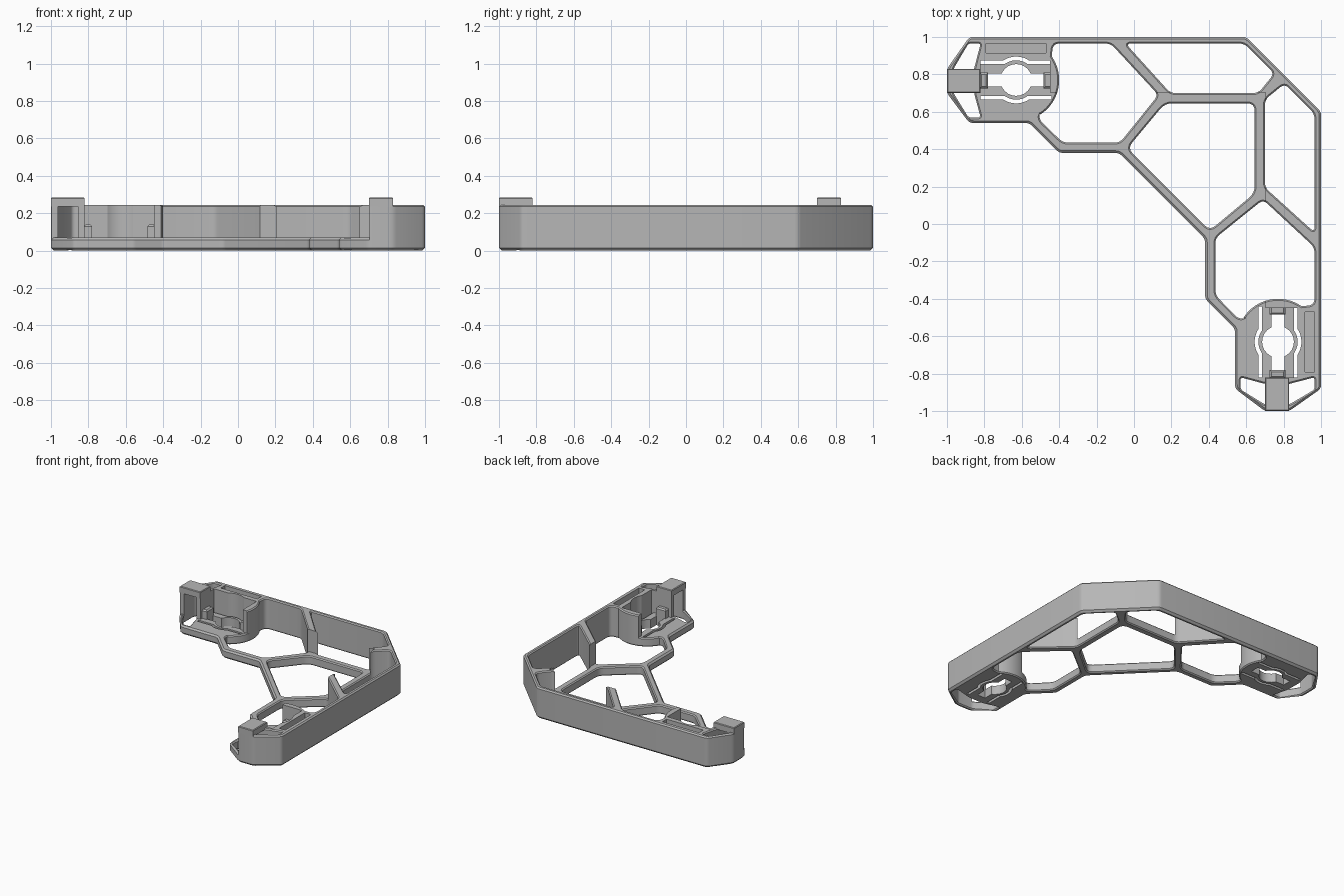
import bpy, bmesh, math
from mathutils import Vector

if "Cube" in bpy.data.objects:
    bpy.data.objects.remove(bpy.data.objects["Cube"])

grey = bpy.data.materials.new("grey plastic")
grey.diffuse_color = (0.47, 0.47, 0.47, 1)
grey.use_nodes = True
grey.node_tree.nodes["Principled BSDF"].inputs["Base Color"].default_value = grey.diffuse_color


def swap(pts):
    """Mirror across the diagonal x = y."""
    return [(y, x) for x, y in pts]


def both(shapes):
    return shapes + [swap(s) for s in shapes]


def arc(cx, cy, r, a0, a1, n=12):
    return [(cx + r * math.cos(math.radians(a0 + (a1 - a0) * i / n)),
             cy + r * math.sin(math.radians(a0 + (a1 - a0) * i / n))) for i in range(n + 1)]


def rect(x0, x1, y0, y1):
    return [(x0, y0), (x1, y0), (x1, y1), (x0, y1)]


def fillet(pts, r, seg=4):
    """Round the corners of a polygon; shallow or tightly spaced corners stay as they are."""
    out = []
    for i, p in enumerate(pts):
        p, a, b = Vector(p), Vector(pts[i - 1]), Vector(pts[(i + 1) % len(pts)])
        u, v = a - p, b - p
        if min(u.length, v.length) < 0.06 or u.angle(v) > math.radians(165):
            out.append(tuple(p))
            continue
        d = min(r, 0.4 * u.length, 0.4 * v.length)
        s, e = p + u.normalized() * d, p + v.normalized() * d
        for k in range(seg + 1):
            t = k / seg
            out.append(tuple(s * (1 - t) ** 2 + p * 2 * t * (1 - t) + e * t * t))
    return out


def grow(pts, d):
    """Offset a counter-clockwise polygon outwards by d with mitred corners."""
    out = []
    for i, p in enumerate(pts):
        p, a, b = Vector(p), Vector(pts[i - 1]), Vector(pts[(i + 1) % len(pts)])
        e, f = (p - a).normalized(), (b - p).normalized()
        n, m = Vector((e.y, -e.x)), Vector((f.y, -f.x))
        out.append(tuple(p + (n + m) * d / max(0.3, 1 + n.dot(m))))
    return out


def prism(name, pts, levels):
    """Stack offset copies of a polygon; levels are (height, growth)."""
    area = sum(pts[i - 1][0] * p[1] - p[0] * pts[i - 1][1] for i, p in enumerate(pts))
    if area < 0:
        pts = pts[::-1]
    bm = bmesh.new()
    rings = [[bm.verts.new((x, y, z)) for x, y in grow(pts, d)] for z, d in levels]
    bm.faces.new(rings[0][::-1])
    bm.faces.new(rings[-1])
    n = len(pts)
    for lo, hi in zip(rings, rings[1:]):
        for i in range(n):
            j = (i + 1) % n
            bm.faces.new((lo[i], lo[j], hi[j], hi[i]))
    bmesh.ops.recalc_face_normals(bm, faces=bm.faces)
    me = bpy.data.meshes.new(name)
    bm.to_mesh(me)
    bm.free()
    me.materials.append(grey)
    ob = bpy.data.objects.new(name, me)
    bpy.context.collection.objects.link(ob)
    return ob


def carve(ob, cutters):
    """Subtract every cutter, keep the resulting mesh and remove the cutters."""
    for c in cutters:
        c.hide_render = True
        m = ob.modifiers.new("cut", 'BOOLEAN')
        m.operation, m.solver, m.object = 'DIFFERENCE', 'EXACT', c
    bpy.context.view_layer.update()
    dg = bpy.context.evaluated_depsgraph_get()
    me = bpy.data.meshes.new_from_object(ob.evaluated_get(dg))
    ob.modifiers.clear()
    ob.data = me
    for c in cutters:
        bpy.data.objects.remove(c)


RAIL, WALL, CUT = 0.07, 0.245, 0.702
CX, CY = -0.63, 0.77          # centre of the clip socket

# Outer outline: half of it, then its diagonal mirror
half = [(0.6, 1), (-0.88, 1), (-1, 0.83), (-1, 0.70), (-0.88, 0.54),
        (-0.56, 0.54), (-0.4, 0.38), (-0.08, 0.38)]
outline = fillet(half + swap(half)[::-1], 0.02, 3)

# Openings between the ribs
hole_hub = fillet([(-0.43, 0.965), (-0.125, 0.965), (0.13, 0.69), (-0.075, 0.435),
                   (-0.38, 0.435), (-0.51, 0.56)], 0.03)
hole_hub += arc(-0.62, 0.77, 0.22, -58, 35, 16)
hole_back = fillet([(-0.045, 0.965), (0.59, 0.965), (0.75, 0.805), (0.665, 0.70), (0.195, 0.70)], 0.03)
hole_tab = fillet([(-0.965, 0.83), (-0.885, 0.965), (-0.82, 0.965), (-0.855, 0.83),
                   (-0.855, 0.70), (-0.82, 0.57), (-0.885, 0.57), (-0.965, 0.70)], 0.015)
hole_mid = fillet([(0.165, 0.645), (0.645, 0.645), (0.645, 0.165), (0.405, -0.035), (-0.035, 0.405)], 0.04)
holes = both([hole_hub, hole_back, hole_tab]) + [hole_mid]


def spring_slot(s):
    """Long slot bowing around the socket, on side s."""
    a = math.degrees(math.asin(0.105 / 0.125))
    b = math.degrees(math.asin(0.085 / 0.105))
    p = [(-0.19, 0.105)] + arc(0, 0, 0.125, 180 - a, a) + [(0.19, 0.105), (0.19, 0.085)]
    p += arc(0, 0, 0.105, b, 180 - b) + [(-0.19, 0.085)]
    return [(CX + x, CY + s * y) for x, y in p]


# Socket: round hole with two arms, flanked by spring slots
socket = [spring_slot(1), spring_slot(-1), arc(CX, CY, 0.085, 0, 345, 23),
          rect(CX - 0.15, CX + 0.15, CY - 0.035, CY + 0.035)]

# Low base frame, chamfered all round
base = prism("base_frame", outline, [(0, -0.015), (0.015, 0), (RAIL - 0.012, 0), (RAIL, -0.012)])
c = 0.008
cutters = [prism("cutter", h, [(-0.1, c), (0, c), (c, 0), (RAIL - c, 0), (RAIL, c), (0.2, c)]) for h in holes]
cutters += [prism("cutter", h, [(-0.1, 0), (0.2, 0)]) for h in both(socket)]
carve(base, cutters)

# Tall outer wall with its ribs and the curved socket housings
wall = prism("outer_wall", outline, [(0.03, 0), (WALL - 0.01, 0), (WALL, -0.01)])
cutters = [prism("cutter", rect(-1.5, CUT, -1.5, CUT), [(-0.1, 0), (0.5, 0)])]
cutters += [prism("cutter", h, [(-0.1, 0), (WALL - c, 0), (WALL, c), (0.4, c)]) for h in holes]
a = math.degrees(math.asin(0.105 / 0.125))
pocket = [(-0.82, 0.4), (-0.82, 0.875)] + arc(CX, CY, 0.125, 180 - a, a) + [(-0.45, 0.875), (-0.45, 0.4)]
groove = fillet(rect(-0.79, -0.47, 0.913, 0.965), 0.02)
cutters += [prism("cutter", p, [(-0.1, 0), (0.4, 0)]) for p in both([pocket])]
cutters += [prism("cutter", g, [(RAIL, 0), (0.4, 0)]) for g in both([groove])]
carve(wall, cutters)

# Raised end tabs and the small clip pads inside each socket
parts = [base, wall]
for side, f in (("left", lambda p: p), ("front", swap)):
    parts.append(prism(side + "_end_tab", f(rect(-1, -0.82, 0.70, 0.83)),
                       [(0.235, 0), (0.28, 0), (0.285, -0.005)]))
    for k, (x0, x1) in enumerate(((-0.825, -0.78), (-0.485, -0.44))):
        parts.append(prism(f"{side}_clip_pad_{k + 1}", f(rect(x0, x1, 0.725, 0.81)),
                           [(0.03, 0), (0.13, 0), (0.14, -0.01)]))

# Smooth the rounded corners, keep chamfers crisp
bpy.ops.object.select_all(action='DESELECT')
for ob in parts:
    ob.select_set(True)
bpy.context.view_layer.objects.active = base
bpy.ops.object.shade_smooth_by_angle(angle=math.radians(30))
